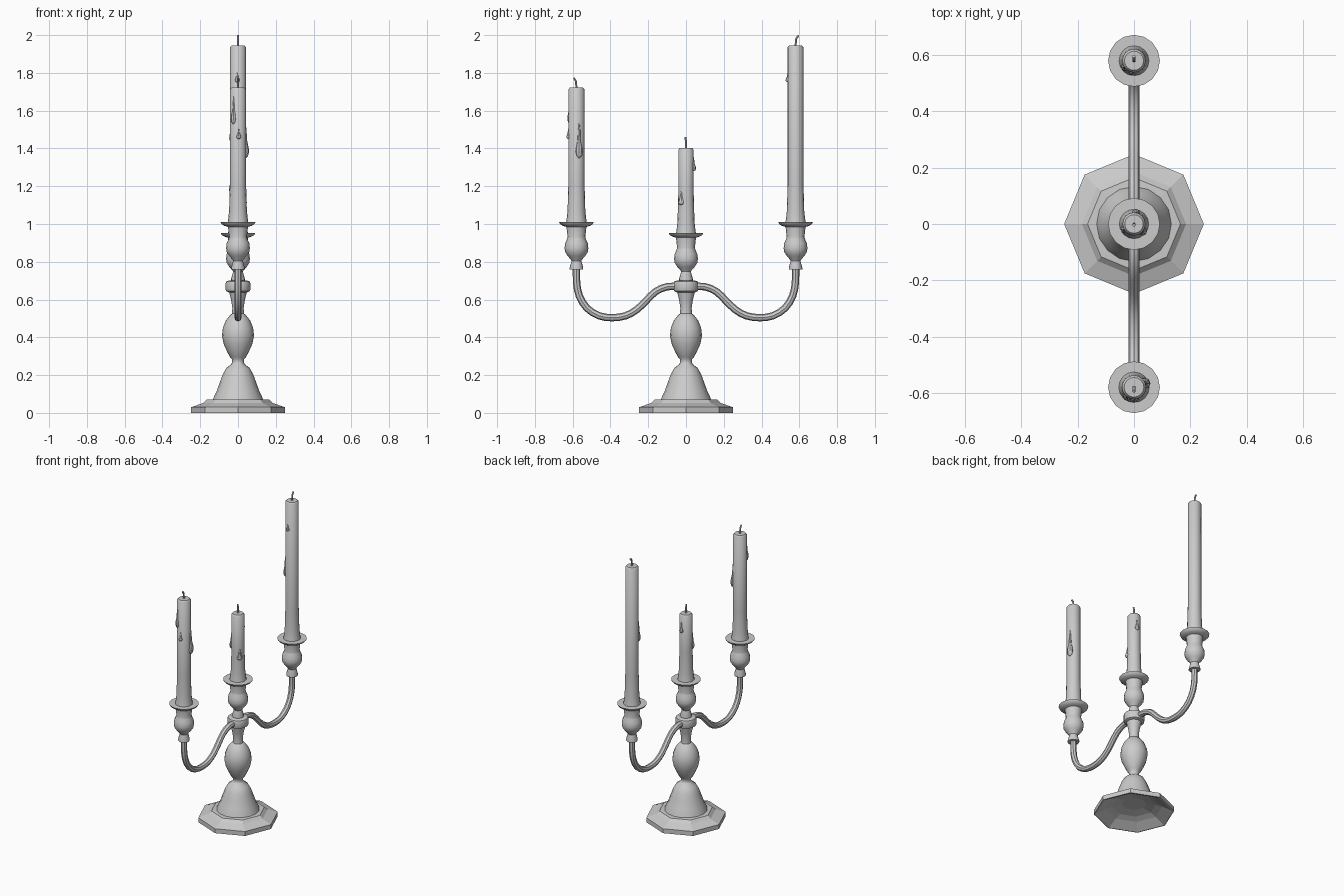
import bpy, bmesh, math
from mathutils import Vector

if "Cube" in bpy.data.objects:
    bpy.data.objects.remove(bpy.data.objects["Cube"])


def lathe(name, profile, sides, loc=(0, 0, 0), smooth=True, cap_start=True, cap_end=True):
    """Spin a list of (radius, z) points around z."""
    bm = bmesh.new()
    rings = []
    for r, z in profile:
        rings.append([bm.verts.new((r * math.cos(2 * math.pi * i / sides),
                                    r * math.sin(2 * math.pi * i / sides), z))
                      for i in range(sides)])
    for a, b in zip(rings, rings[1:]):
        for i in range(sides):
            j = (i + 1) % sides
            bm.faces.new((a[i], a[j], b[j], b[i]))
    if cap_start:
        bm.faces.new(rings[0][::-1])
    if cap_end:
        bm.faces.new(rings[-1])
    bmesh.ops.recalc_face_normals(bm, faces=bm.faces)
    return finish(name, bm, loc, smooth)


def tube(name, path, radius, sides=8, steps=3):
    """Sweep a round section along a smoothed path lying in the yz plane."""
    pts = [Vector((0, y, z)) for y, z in path]
    fine = []
    for i in range(len(pts) - 1):
        p0, p1, p2, p3 = pts[max(i - 1, 0)], pts[i], pts[i + 1], pts[min(i + 2, len(pts) - 1)]
        for s in range(steps):
            t = s / steps
            fine.append(0.5 * (2 * p1 + (p2 - p0) * t + (2 * p0 - 5 * p1 + 4 * p2 - p3) * t ** 2
                               + (3 * p1 - p0 - 3 * p2 + p3) * t ** 3))
    fine.append(pts[-1])
    bm = bmesh.new()
    rings = []
    for i, p in enumerate(fine):
        d = (fine[min(i + 1, len(fine) - 1)] - fine[max(i - 1, 0)]).normalized()
        side = Vector((1, 0, 0))
        up = side.cross(d)
        rings.append([bm.verts.new(p + radius * (side * math.cos(a) + up * math.sin(a)))
                      for a in (2 * math.pi * k / sides for k in range(sides))])
    for a, b in zip(rings, rings[1:]):
        for i in range(sides):
            j = (i + 1) % sides
            bm.faces.new((a[i], a[j], b[j], b[i]))
    bm.faces.new(rings[0][::-1])
    bm.faces.new(rings[-1])
    bmesh.ops.recalc_face_normals(bm, faces=bm.faces)
    return finish(name, bm, (0, 0, 0), True)


def finish(name, bm, loc, smooth):
    mesh = bpy.data.meshes.new(name)
    bm.to_mesh(mesh)
    bm.free()
    obj = bpy.data.objects.new(name, mesh)
    obj.location = loc
    bpy.context.collection.objects.link(obj)
    if smooth:
        bpy.ops.object.select_all(action='DESELECT')
        obj.select_set(True)
        bpy.context.view_layer.objects.active = obj
        bpy.ops.object.shade_smooth_by_angle(angle=math.radians(40))
    return obj


# octagonal foot, hollow underneath
lathe("foot", [(.075, .062), (.135, .05), (.175, .035), (.238, 0), (.248, 0), (.248, .03),
               (.185, .052), (.165, .07), (.12, .072)], 8, smooth=False)

# turned stem with bell, baluster and collar
lathe("stem", [(.134, .066), (.132, .075), (.113, .115), (.095, .165), (.08, .205), (.062, .238),
               (.036, .257), (.032, .265), (.032, .283), (.042, .295), (.058, .325), (.076, .365),
               (.085, .41), (.08, .45), (.064, .49), (.04, .52), (.032, .525), (.03, .555),
               (.036, .595), (.047, .64)], 16)
lathe("arm_collar", [(.05, .638), (.062, .644), (.065, .652), (.065, .688), (.062, .696),
                     (.05, .70)], 16)

# curved arms, one on each side
arm = [(.04, .669), (.10, .668), (.16, .643), (.21, .595), (.26, .547), (.32, .514), (.39, .504),
       (.46, .514), (.525, .555), (.565, .62), (.579, .69), (.58, .765)]
for label, sgn in (("left", -1), ("right", 1)):
    tube(label + "_arm", [(sgn * y, z) for y, z in arm], .0195, steps=2)

# candle cup with a broad drip pan, z measured from the pan's top
cup = [(.036, -.252), (.036, -.243), (.026, -.205), (.03, -.198), (.046, -.18), (.06, -.158),
       (.063, -.138), (.06, -.112), (.05, -.09), (.047, -.078), (.053, -.025), (.072, -.02),
       (.086, -.011), (.092, 0)]

# teardrop of wax, bottom at z = 0, unit height
drop = [(.25, 0), (.7, .05), (1, .16), (.9, .28), (.5, .48), (.35, .75), (.1, 1)]

# name, y, pan height, candle top, radius, wick tip shift and height, drips (angle, bottom, height, size)
candles = [
    ("left", -.58, 1.01, 1.722, .043, -.014, 1.775,
     [(20, 1.35, .19, .02), (-125, 1.53, .15, .015), (-85, 1.45, .06, .013)]),
    ("middle", 0, .953, 1.402, .041, -.004, 1.462,
     [(80, 1.28, .08, .015), (-40, 1.10, .08, .017), (-150, 1.16, .12, .014)]),
    ("right", .58, 1.01, 1.945, .042, .016, 2.0,
     [(-95, 1.75, .06, .013), (-145, 1.43, .14, .014)]),
]
for name, y, pan, top, r, lean, tip, drips in candles:
    lathe(name + "_cup", [(cr, cz + pan) for cr, cz in cup], 16, (0, y, 0))
    # candle body, slightly spread at its foot
    lathe(name + "_candle", [(r + .012, pan - .004), (r + .009, pan + .015), (r + .004, pan + .06),
                             (r, pan + .2), (r, top - .01), (r - .008, top)], 16, (0, y, 0))
    # bent wick
    tube(name + "_wick", [(y, top - .01), (y + .1 * lean, top + .02), (y + .3 * lean, tip - .017),
                          (y + lean, tip - .002)], .006, sides=6, steps=2)
    # wax drips running down the candle
    for i, (deg, z, h, size) in enumerate(drips):
        a = math.radians(deg)
        lathe(f"{name}_drip_{i + 1}", [(dr * size, dz * h) for dr, dz in drop], 8,
              ((r - .002) * math.cos(a), y + (r - .002) * math.sin(a), z))
